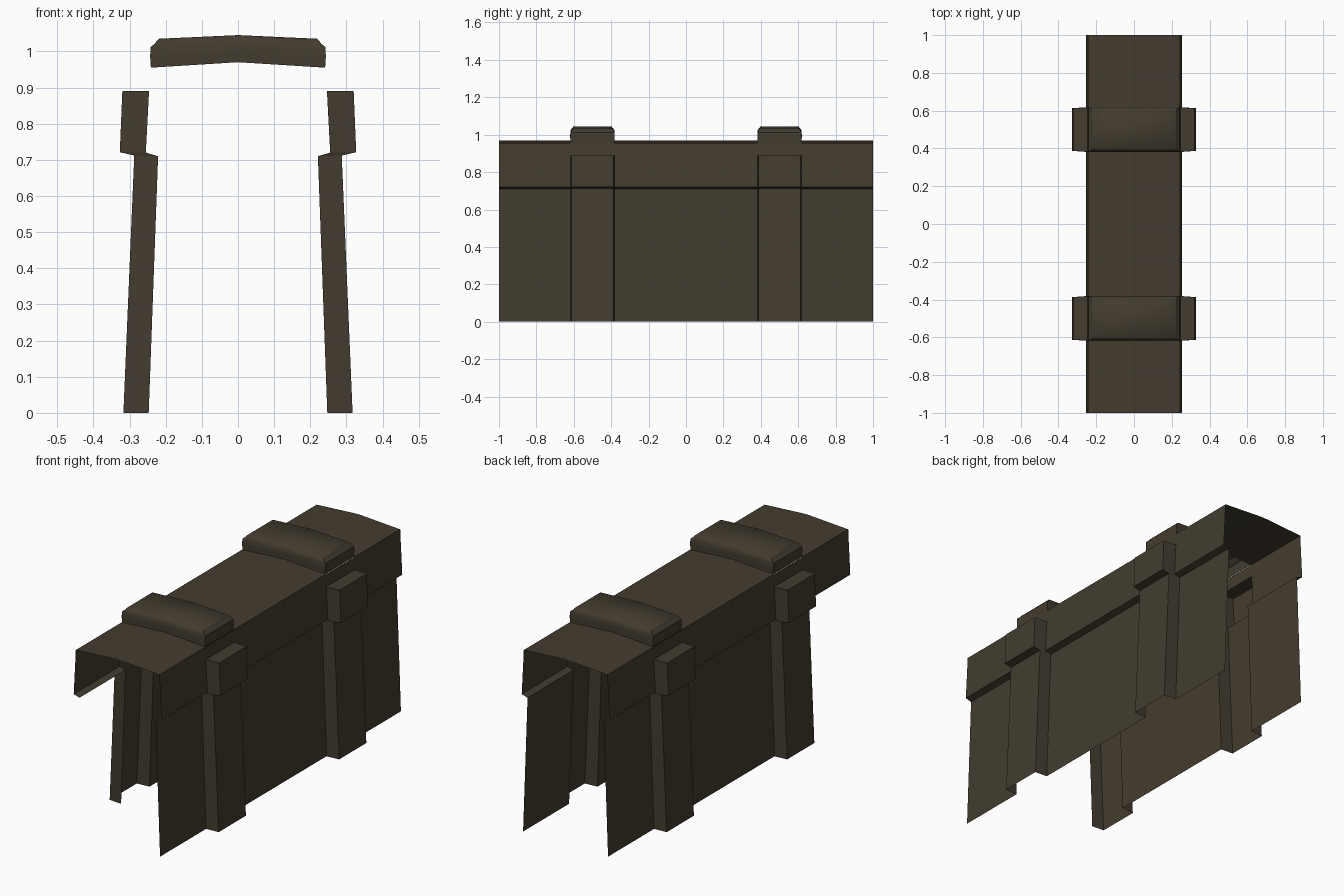
import bpy, bmesh, math

if "Cube" in bpy.data.objects:
    bpy.data.objects.remove(bpy.data.objects["Cube"])

mat = bpy.data.materials.new("dark olive brown")
mat.diffuse_color = (0.056, 0.045, 0.028, 1)
mat.use_nodes = True
mat.node_tree.nodes["Principled BSDF"].inputs["Base Color"].default_value = mat.diffuse_color

# y ranges: two strap bays at +-0.5, plain sheet between them
HALF = 0.118
BAYS = (-0.5, 0.5)
YS = [-1, -0.5 - HALF, -0.5 + HALF, 0.5 - HALF, 0.5 + HALF, 1]
PLAIN = [(YS[0], YS[1]), (YS[2], YS[3]), (YS[4], YS[5])]


def make(name, quads, angle=None):
    """Mesh object from a list of face corner lists."""
    bm = bmesh.new()
    for q in quads:
        bm.faces.new([bm.verts.new(p) for p in q])
    bmesh.ops.remove_doubles(bm, verts=bm.verts, dist=0.0005)
    bmesh.ops.recalc_face_normals(bm, faces=bm.faces)
    # open sheets: make sure the faces look outwards
    score = sum(f.normal.dot(f.calc_center_median() * 1.0) * f.calc_area() for f in bm.faces)
    if score < 0:
        bmesh.ops.reverse_faces(bm, faces=bm.faces)
    me = bpy.data.meshes.new(name)
    bm.to_mesh(me)
    bm.free()
    me.materials.append(mat)
    ob = bpy.data.objects.new(name, me)
    bpy.context.collection.objects.link(ob)
    if angle:
        bpy.context.view_layer.objects.active = ob
        ob.select_set(True)
        bpy.ops.object.shade_smooth_by_angle(angle=math.radians(angle))
        ob.select_set(False)


def strip(profile, y0, y1):
    """Sheet following an (x, z) profile from y0 to y1."""
    return [[(a[0], y0, a[1]), (b[0], y0, b[1]), (b[0], y1, b[1]), (a[0], y1, a[1])]
            for a, b in zip(profile, profile[1:])]


def mirrored(points, s):
    return [(s * x, z) for x, z in points]


LIP = [(0.243, 0.955), (0.246, 0.89), (0.255, 0.72), (0.221, 0.71)]
WALL = [(0.221, 0.71), (0.247, 0)]

# Shallow ridged roof, open under the pads
roof = []
for y0, y1 in PLAIN:
    roof += strip([(-0.243, 0.955), (0, 0.97), (0.243, 0.955)], y0, y1)
make("roof", roof)

for s, side in ((-1, "left"), (1, "right")):
    # Overhanging lip below the eave
    faces = []
    for y0, y1 in PLAIN:
        faces += strip(mirrored(LIP, s), y0, y1)
    for c in BAYS:
        faces += strip(mirrored(LIP[:2], s), c - HALF, c + HALF)
    make(side + "_lip", faces)

    # Lower wall; the left one has no panel at the front end
    for i, (y0, y1) in enumerate(PLAIN):
        if s > 0 or i > 0:
            make(f"{side}_wall_{i + 1}", strip(mirrored(WALL, s), y0, y1))

    # Hollow pillars pushed out of the wall, with a wider head block
    inner = mirrored([(0.246, 0.89), (0.255, 0.72), (0.221, 0.71), (0.247, 0)], s)
    outer = mirrored([(0.320, 0.89), (0.327, 0.721), (0.287, 0.712), (0.317, 0)], s)
    for c, end in zip(BAYS, ("front", "back")):
        faces = strip(outer, c - 0.113, c + 0.113)
        for d in (-1, 1):
            yi, yo = c + d * HALF, c + d * 0.113
            for k in range(3):
                faces.append([(inner[k][0], yi, inner[k][1]), (outer[k][0], yo, outer[k][1]),
                              (outer[k + 1][0], yo, outer[k + 1][1]),
                              (inner[k + 1][0], yi, inner[k + 1][1])])
        # head block top
        faces.append([(inner[0][0], c - HALF, 0.89), (outer[0][0], c - 0.113, 0.89),
                      (outer[0][0], c + 0.113, 0.89), (inner[0][0], c + HALF, 0.89)])
        make(f"{side}_{end}_pillar", faces)

# Rounded roof pads: stacked rings (half x, half y, edge z, centre z)
RINGS = [(0.241, 0.118, 0.955, 0.97), (0.243, 0.119, 0.985, 1.0), (0.242, 0.118, 1.012, 1.022),
         (0.230, 0.113, 1.021, 1.030), (0.224, 0.107, 1.030, 1.038), (0.218, 0.101, 1.035, 1.045)]
for c, end in zip(BAYS, ("front", "back")):
    loops = [[(-x, c - y, e), (0, c - y, m), (x, c - y, e), (x, c + y, e), (0, c + y, m), (-x, c + y, e)]
             for x, y, e, m in RINGS]
    faces = []
    for a, b in zip(loops, loops[1:]):
        for k in range(6):
            n = (k + 1) % 6
            faces.append([a[k], a[n], b[n], b[k]])
    t = loops[-1]
    faces += [[t[0], t[1], t[4], t[5]], [t[1], t[2], t[3], t[4]]]
    make(end + "_roof_pad", faces, 50)
